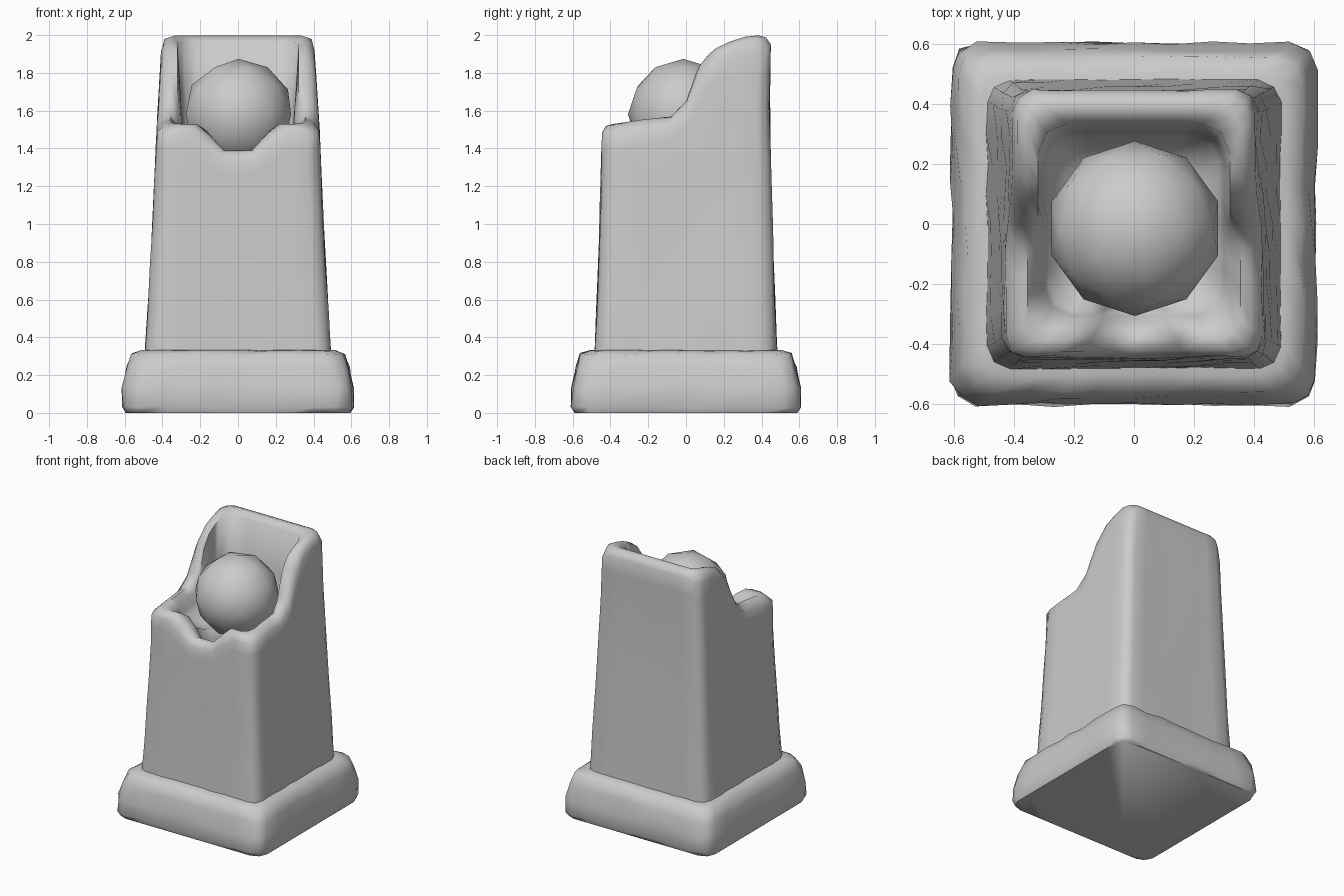
import bpy, bmesh, math, random

if "Cube" in bpy.data.objects:
    bpy.data.objects.remove(bpy.data.objects["Cube"])
random.seed(4)

stone = bpy.data.materials.new("grey stone")
stone.diffuse_color = (0.6, 0.6, 0.6, 1)
stone.use_nodes = True
stone.node_tree.nodes["Principled BSDF"].inputs["Base Color"].default_value = stone.diffuse_color


def interp(table, v):
    if v <= table[0][0]:
        return table[0][1]
    for (a, p), (b, q) in zip(table, table[1:]):
        if v <= b:
            return p + (q - p) * (v - a) / (b - a)
    return table[-1][1]


def rounded_square(hx, hy, c, n=9):
    """Counter-clockwise outline with softened corners, same point count for every size."""
    pts = []
    for k in range(4):
        co, si = (1, 0, -1, 0)[k], (0, 1, 0, -1)[k]
        side = [(1, (1 - c) * (2 * i / (n - 1) - 1)) for i in range(n)]
        side.append((1 - c * 0.3, 1 - c * 0.3))
        pts += [((x * co - y * si) * hx, (x * si + y * co) * hy) for x, y in side]
    return pts


def loft(name, rings, angle):
    """Skin a stack of equal-length rings and cap both ends."""
    bm = bmesh.new()
    vs = [[bm.verts.new(p) for p in r] for r in rings]
    n = len(vs[0])
    for a, b in zip(vs, vs[1:]):
        for i in range(n):
            j = (i + 1) % n
            bm.faces.new((a[i], a[j], b[j], b[i]))
    bm.faces.new(vs[0][::-1])
    bm.faces.new(vs[-1])
    bmesh.ops.recalc_face_normals(bm, faces=bm.faces)
    return finish(name, bm, angle)


def finish(name, bm, angle):
    me = bpy.data.meshes.new(name)
    bm.to_mesh(me)
    bm.free()
    me.materials.append(stone)
    ob = bpy.data.objects.new(name, me)
    bpy.context.collection.objects.link(ob)
    bpy.ops.object.select_all(action='DESELECT')
    ob.select_set(True)
    bpy.context.view_layer.objects.active = ob
    bpy.ops.object.shade_smooth_by_angle(angle=math.radians(angle))
    return ob


def worn(a):
    return random.uniform(-a, a)


# Plinth: worn block with a sloping shoulder
rings = []
for h, z, c, w in [(0.595, 0, .14, 0), (0.61, 0.03, .14, .006), (0.608, 0.13, .14, .008),
                   (0.585, 0.24, .15, .008), (0.56, 0.31, .16, .008), (0.51, 0.33, .17, .004),
                   (0.45, 0.335, .17, 0)]:
    rings.append([(x + worn(w), y + worn(w), z + (worn(w) if z else 0))
                  for x, y in rounded_square(h, h - 0.005, c)])
loft("plinth", rings, 60)

# Column: tapered shaft, low front rim with a notch, high back, hollow top
SIDE = [(-.44, 1.53), (-.3, 1.55), (-.08, 1.57), (0, 1.65), (.07, 1.81),
        (.12, 1.89), (.22, 1.95), (.36, 1.99), (.45, 2.0)]
NOTCH = [(.09, -.14), (.25, 0)]
outline = rounded_square(0.42, 0.44, .15)
tops = []
for x, y in outline:
    t = interp(SIDE, y)
    if y < -0.4:
        t += interp(NOTCH, abs(x))
    tops.append(t)


def width(z):
    return (interp([(.3, .492), (.7, .468), (1.2, .442), (1.6, .425), (2, .40)], z),
            interp([(.3, .482), (.7, .466), (1.5, .442), (2, .447)], z))


rings = []
for f in (0, .2, .4, .6, .8, .93, 1):
    ring = []
    for i, (x, y) in enumerate(outline):
        edge = tops[i] - 0.05 - (0.03 if abs(x) > .38 and y > .3 else 0)
        z = 0.3 + (edge - 0.3) * f
        hx, hy = width(z)
        ring.append((x / .42 * hx + worn(.004), y / .44 * hy + worn(.004), z))
    rings.append(ring)
# rim crest and the inside of the hollow
for hx, hy, drop, low in [(.39, .425, .012, 9), (.355, .385, 0, 9), (.32, .335, .035, 9),
                          (.30, .305, .10, 1.62), (.285, .29, .13, 1.47), (.2, .2, .15, 1.36),
                          (.08, .08, .2, 1.33)]:
    ring = []
    for i, (x, y) in enumerate(rounded_square(hx, hy, .3 if hx < .34 else .18)):
        ring.append((x, y, min(tops[i] - drop, low)))
    rings.append(ring)
loft("column", rings, 60)

# Ball resting in the hollow
bm = bmesh.new()
bmesh.ops.create_icosphere(bm, subdivisions=2, radius=0.292)
bmesh.ops.translate(bm, verts=bm.verts, vec=(0.003, -0.015, 1.582))
finish("ball", bm, 60)
